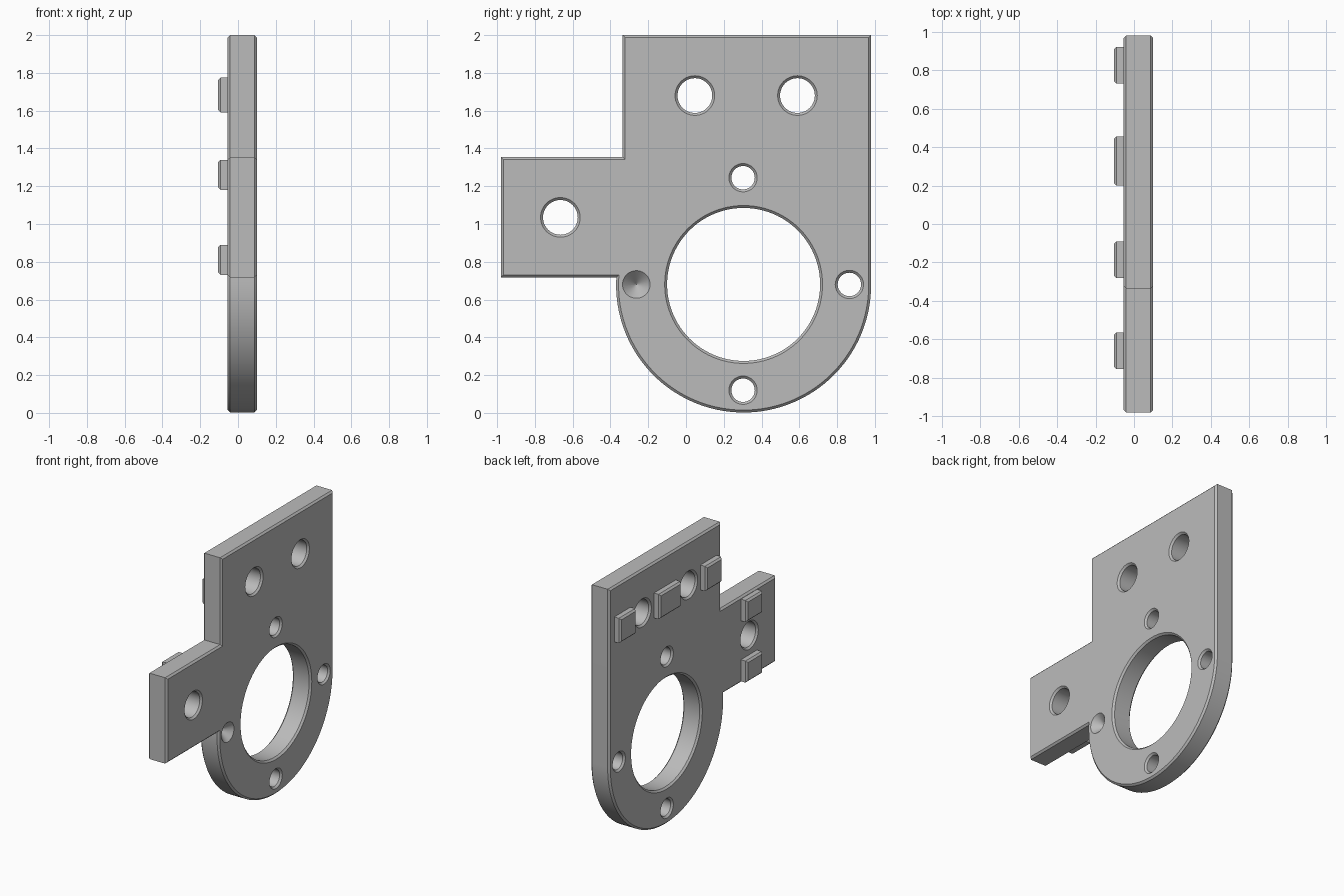
import bpy, bmesh
from math import sin, cos, pi, radians
from mathutils import Vector

cube = bpy.data.objects.get("Cube")
if cube:
    bpy.data.objects.remove(cube, do_unlink=True)

BACK, FACE = -0.055, 0.10      # the two broad faces of the plate
CH = 0.013                     # chamfer on every edge
CY, CZ, R = 0.305, 0.677, 0.675  # centre and radius of the rounded end

grey = bpy.data.materials.new("plain grey")
grey.use_nodes = True
colour = (0.5, 0.5, 0.5, 1)
grey.diffuse_color = colour
grey.node_tree.nodes["Principled BSDF"].inputs["Base Color"].default_value = colour


def make_object(name, bm):
    bmesh.ops.recalc_face_normals(bm, faces=bm.faces)
    mesh = bpy.data.meshes.new(name)
    bm.to_mesh(mesh)
    bm.free()
    obj = bpy.data.objects.new(name, mesh)
    bpy.context.collection.objects.link(obj)
    mesh.materials.append(grey)
    return obj


def slab(outline, x0, x1, chamfer_sides):
    """Extrude a (y, z) outline along x and chamfer the rims at the given x."""
    bm = bmesh.new()
    base = bm.faces.new([bm.verts.new((x0, y, z)) for y, z in outline])
    new = bmesh.ops.extrude_face_region(bm, geom=[base])["geom"]
    bmesh.ops.translate(bm, vec=Vector((x1 - x0, 0, 0)),
                        verts=[v for v in new if isinstance(v, bmesh.types.BMVert)])
    bmesh.ops.recalc_face_normals(bm, faces=bm.faces)
    rims = [e for e in bm.edges
            if any(all(abs(v.co.x - x) < 1e-5 for v in e.verts) for x in chamfer_sides)]
    bmesh.ops.bevel(bm, geom=rims, offset=CH, segments=1, affect='EDGES')
    return bm


def add_spool(bm, y, z, profile, sides):
    """Add a closed turned shape along x from (x, radius) points."""
    rings = []
    for x, r in profile:
        rings.append([bm.verts.new((x, y + r * cos(2 * pi * i / sides),
                                    z + r * sin(2 * pi * i / sides))) for i in range(sides)])
    for a, b in zip(rings, rings[1:]):
        for i in range(sides):
            j = (i + 1) % sides
            bm.faces.new((a[i], a[j], b[j], b[i]))
    bm.faces.new(rings[0])
    bm.faces.new(rings[-1])


# Plate: square top, side arm, rounded lower end
outline = [(0.98, 2.0), (-0.335, 2.0), (-0.335, 1.355), (-0.98, 1.355), (-0.98, 0.717)]
steps = 72
start = radians(183.4) - radians(6.8)
outline += [(CY + R * cos(a), CZ + R * sin(a))
            for a in (start + (2 * pi - start) * i / steps for i in range(steps + 1))]
plate = make_object("mounting_plate", slab(outline, BACK, FACE, (BACK, FACE)))

# Chamfered through holes and one conical dimple
holes = [(CY, CZ + 0.003, 0.405, 96),
         (0.047, 1.68, 0.092, 48), (0.59, 1.68, 0.092, 48), (-0.665, 1.035, 0.092, 48),
         (CY - 0.003, 1.245, 0.062, 40), (CY - 0.003, 0.12, 0.062, 40),
         (0.865, 0.68, 0.062, 40)]
EXTRA = 0.02
cut = bmesh.new()
for y, z, r, sides in holes:
    wide = r + CH + EXTRA
    add_spool(cut, y, z, [(BACK - EXTRA, wide), (BACK + CH, r),
                          (FACE - CH, r), (FACE + EXTRA, wide)], sides)
add_spool(cut, -0.263, 0.68, [(FACE - 0.073, 0.0005), (FACE + EXTRA, 0.073 + EXTRA)], 40)
cutter = make_object("hole_cutter", cut)
cutter.hide_render = True

mod = plate.modifiers.new("holes", 'BOOLEAN')
mod.operation = 'DIFFERENCE'
mod.solver = 'EXACT'
mod.object = cutter
bpy.context.view_layer.objects.active = plate
plate.select_set(True)
bpy.ops.object.modifier_apply(modifier=mod.name)
bpy.data.objects.remove(cutter, do_unlink=True)
bpy.ops.object.shade_smooth_by_angle(angle=radians(30))

# Raised locating pads on the rear face
upper, arm = (1.59, 1.775), (-0.755, -0.565)
pads = {"upper_pad_left": ((0.73, 0.92), upper),
        "upper_pad_middle": ((0.2, 0.455), upper),
        "upper_pad_right": ((-0.28, -0.09), upper),
        "arm_pad_upper": (arm, (1.18, 1.34)),
        "arm_pad_lower": (arm, (0.73, 0.89))}
PAD = -0.105
for name, ((y0, y1), (z0, z1)) in pads.items():
    corners = [(y0, z0), (y1, z0), (y1, z1), (y0, z1)]
    make_object(name, slab(corners, BACK + 0.005, PAD, (PAD,)))
